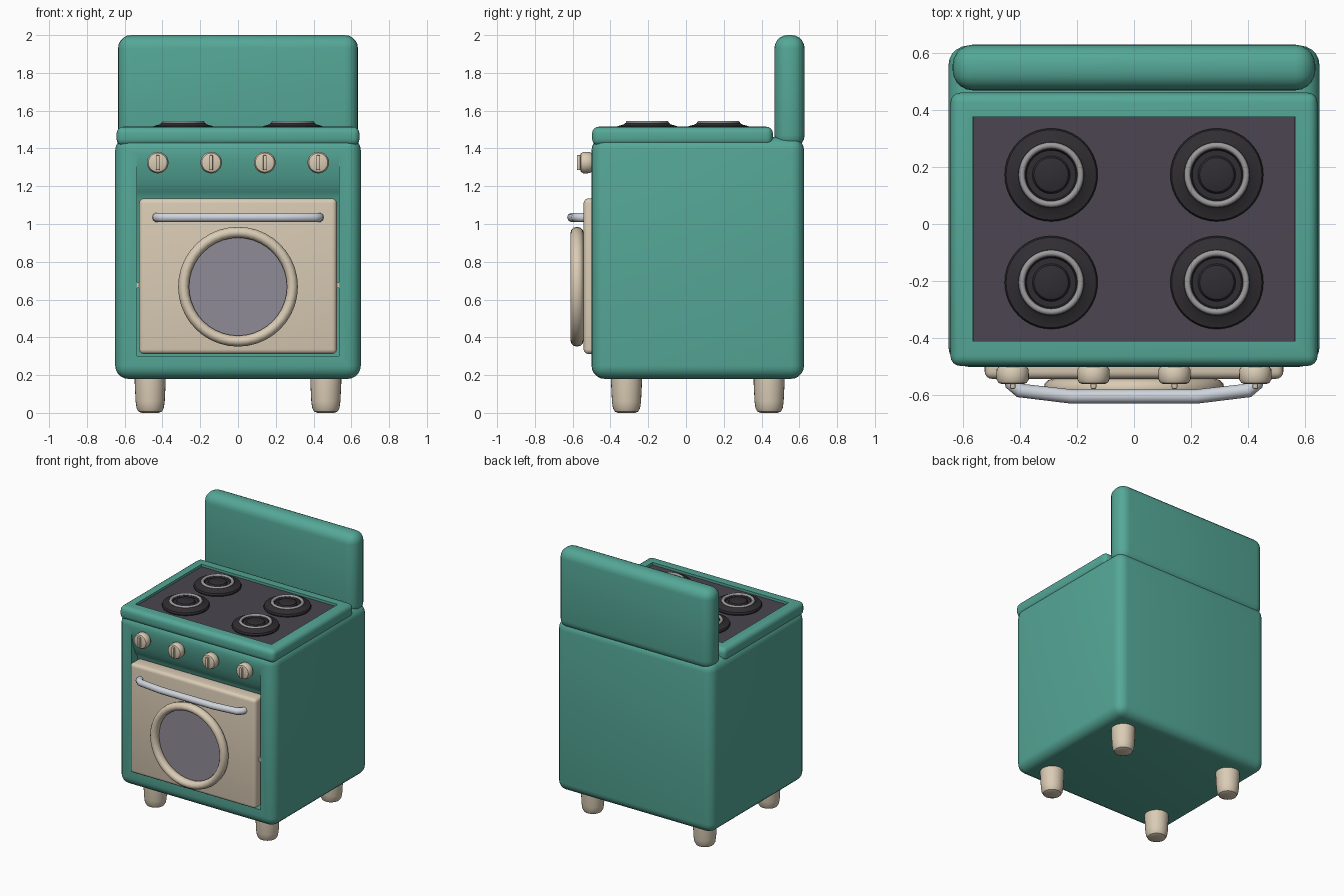
import bpy, bmesh, math
from mathutils import Matrix

if "Cube" in bpy.data.objects:
    bpy.data.objects.remove(bpy.data.objects["Cube"])


def material(name, rgb):
    m = bpy.data.materials.new(name)
    m.diffuse_color = (*rgb, 1)
    m.use_nodes = True
    m.node_tree.nodes["Principled BSDF"].inputs["Base Color"].default_value = m.diffuse_color
    return m


TEAL = material("teal enamel", (0.09, 0.39, 0.31))
CREAM = material("cream", (0.70, 0.60, 0.46))
DARK = material("dark plate", (0.07, 0.06, 0.08))
BLACK = material("burner iron", (0.03, 0.027, 0.032))
GLASS = material("oven glass", (0.28, 0.26, 0.31))
STEEL = material("steel", (0.62, 0.66, 0.72))
GREY = material("grey ring", (0.33, 0.33, 0.33))


def apply(ob, mod):
    with bpy.context.temp_override(object=ob, active_object=ob, selected_objects=[ob]):
        bpy.ops.object.modifier_apply(modifier=mod.name)


def smooth(ob, angle=35):
    bpy.ops.object.select_all(action='DESELECT')
    ob.select_set(True)
    bpy.context.view_layer.objects.active = ob
    bpy.ops.object.shade_smooth_by_angle(angle=math.radians(angle))


def finish(bm, name, mat):
    bmesh.ops.recalc_face_normals(bm, faces=bm.faces)
    me = bpy.data.meshes.new(name)
    bm.to_mesh(me)
    bm.free()
    ob = bpy.data.objects.new(name, me)
    bpy.context.collection.objects.link(ob)
    if mat:
        me.materials.append(mat)
    smooth(ob)
    return ob


def box(name, x, y, z, mat, bevel=0.0, seg=5):
    """Rounded box from (min, max) ranges."""
    bm = bmesh.new()
    bmesh.ops.create_cube(bm, size=1)
    for v in bm.verts:
        v.co = [r[0] if c < 0 else r[1] for r, c in zip((x, y, z), v.co)]
    if bevel:
        bmesh.ops.bevel(bm, geom=bm.edges[:], offset=bevel, segments=seg,
                        profile=0.5, affect='EDGES')
    return finish(bm, name, mat)


def lathe(name, profile, loc, mat, front=False, closed=False, steps=40):
    """Spin an (r, h) profile about z, or about -y when front is set."""
    bm = bmesh.new()
    vs = [bm.verts.new((r, 0, h)) for r, h in profile]
    es = [bm.edges.new(p) for p in zip(vs, vs[1:])]
    if closed:
        es.append(bm.edges.new((vs[-1], vs[0])))
    bmesh.ops.spin(bm, geom=vs + es, cent=(0, 0, 0), axis=(0, 0, 1),
                   angle=2 * math.pi, steps=steps, use_duplicate=False)
    bmesh.ops.remove_doubles(bm, verts=bm.verts, dist=1e-4)
    rot = Matrix.Rotation(math.radians(90), 4, 'X') if front else Matrix()
    bm.transform(Matrix.Translation(loc) @ rot)
    return finish(bm, name, mat)


def ring(name, major, minor, loc, mat, front=False, depth=None):
    depth = depth or minor
    pts = [(major + minor * math.cos(a), depth * math.sin(a))
           for a in (i * math.tau / 12 for i in range(12))]
    return lathe(name, pts, loc, mat, front, closed=True)


def cut(ob, cutter):
    mod = ob.modifiers.new("cut", 'BOOLEAN')
    mod.object = cutter
    mod.operation = 'DIFFERENCE'
    mod.solver = 'EXACT'
    apply(ob, mod)
    bpy.data.objects.remove(cutter)
    smooth(ob)


# Oven body with a door opening that curves out to the control panel
body = box("oven_body", (-0.65, 0.65), (-0.5, 0.625), (0.18, 1.46), TEAL, 0.07)
bm = bmesh.new()
opening = [(-0.6, 0.3), (-0.43, 0.3), (-0.43, 1.14), (-0.45, 1.17), (-0.468, 1.21),
           (-0.483, 1.26), (-0.495, 1.32), (-0.503, 1.39), (-0.6, 1.39)]
f = bm.faces.new([bm.verts.new((-0.535, y, z)) for y, z in opening])
ext = bmesh.ops.extrude_face_region(bm, geom=[f])
bmesh.ops.translate(bm, vec=(1.07, 0, 0),
                    verts=[g for g in ext["geom"] if isinstance(g, bmesh.types.BMVert)])
cut(body, finish(bm, "opening_cutter", None))

# Back panel
box("backsplash", (-0.635, 0.635), (0.468, 0.628), (1.40, 2.0), TEAL, 0.07)

# Cooktop rim and sunken dark plate
rim = box("cooktop_rim", (-0.643, 0.643), (-0.497, 0.46), (1.415, 1.515), TEAL, 0.035, 4)
cut(rim, box("rim_cutter", (-0.565, 0.565), (-0.41, 0.375), (1.475, 1.6), None))
box("cooktop_plate", (-0.564, 0.564), (-0.409, 0.374), (1.46, 1.497), DARK)

# Burners
for x in (-0.29, 0.29):
    for y in (-0.205, 0.172):
        lathe("burner", [(0, 1.49), (0.158, 1.49), (0.163, 1.505), (0.158, 1.518),
                         (0.125, 1.527), (0.115, 1.535), (0.09, 1.535), (0.086, 1.525),
                         (0.066, 1.525), (0.06, 1.538), (0.052, 1.542), (0, 1.542)],
              (x, y, 0), BLACK)
        ring("burner_ring", 0.103, 0.011, (x, y, 1.535), GREY)

# Control knobs with grips
for x in (-0.425, -0.142, 0.142, 0.425):
    lathe("knob", [(0, 0), (0.048, 0), (0.048, 0.025), (0.056, 0.036), (0.057, 0.07),
                   (0.05, 0.083), (0.04, 0.087), (0, 0.087)], (x, -0.473, 1.325),
          CREAM, front=True, steps=28)
    box("knob_grip", (x - 0.01, x + 0.01), (-0.578, -0.55), (1.285, 1.365), CREAM, 0.006, 2)

# Oven door with round window
box("oven_door", (-0.523, 0.523), (-0.542, -0.425), (0.312, 1.135), CREAM, 0.025, 4)
ring("window_frame", 0.288, 0.029, (0, -0.577, 0.668), CREAM, front=True, depth=0.034)
lathe("window_glass", [(0, 0), (0.275, 0), (0.275, 0.03), (0, 0.03)],
      (0, -0.53, 0.668), GLASS, front=True)

# Door hinge pins
for s in (-1, 1):
    box("hinge_pin", sorted((s * 0.51, s * 0.545)), (-0.5, -0.48), (0.66, 0.69), CREAM)

# Bowed door handle
cu = bpy.data.curves.new("door_handle", 'CURVE')
cu.dimensions = '3D'
cu.bevel_depth = 0.025
cu.bevel_resolution = 3
cu.use_fill_caps = True
half = [(0.432, -0.52), (0.428, -0.56), (0.40, -0.583), (0.22, -0.604)]
path = [(-x, y) for x, y in half] + half[::-1]
sp = cu.splines.new('POLY')
sp.points.add(len(path) - 1)
for p, (x, y) in zip(sp.points, path):
    p.co = (x, y, 1.035, 1)
cu.materials.append(STEEL)
handle = bpy.data.objects.new("door_handle", cu)
bpy.context.collection.objects.link(handle)

# Legs
for x in (-0.465, 0.465):
    for y in (-0.315, 0.44):
        lathe("leg", [(0, 0), (0.045, 0), (0.062, 0.007), (0.072, 0.025), (0.077, 0.06),
                      (0.082, 0.16), (0.082, 0.21), (0, 0.21)], (x, y, 0), CREAM, steps=28)
